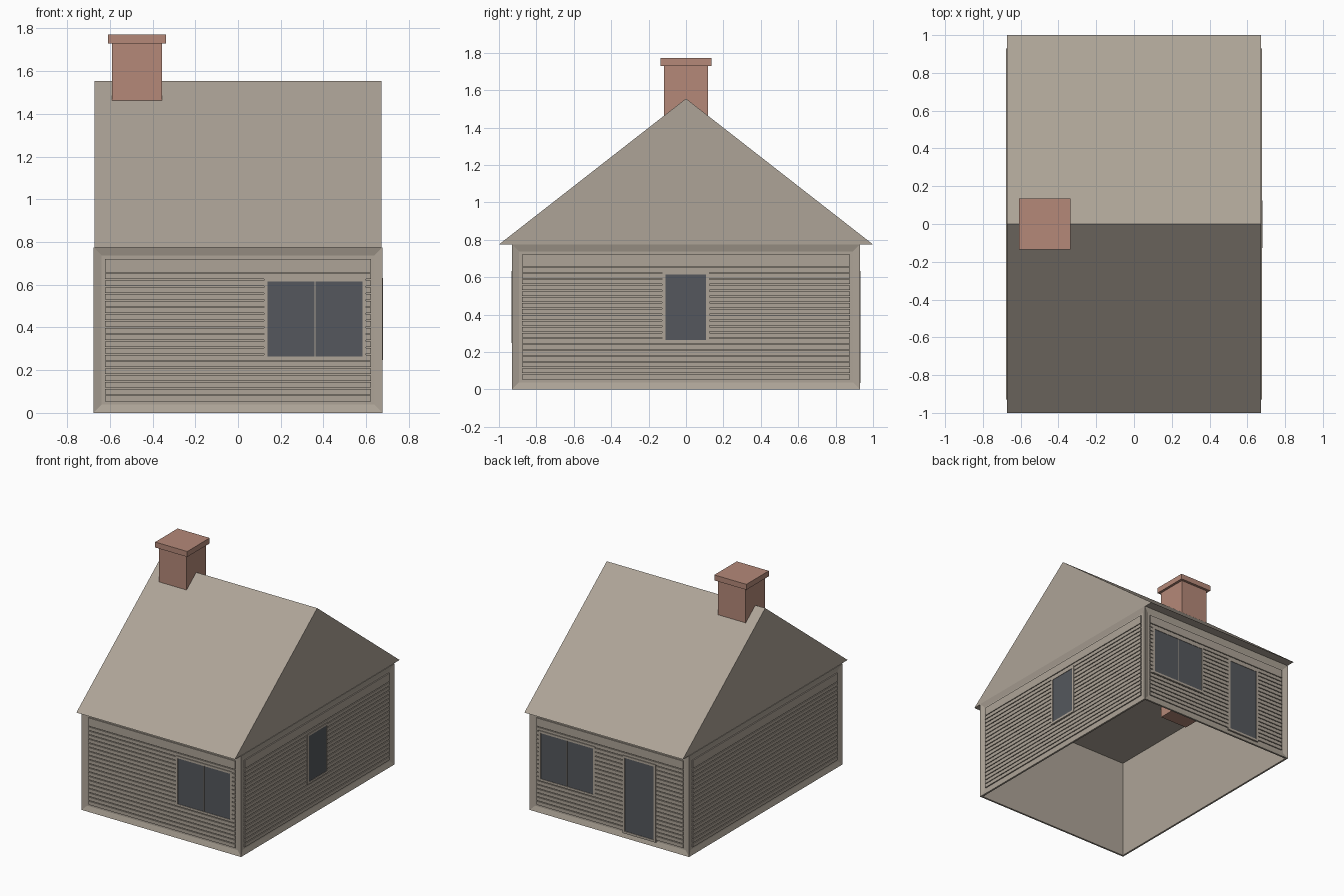
import bpy, bmesh
from mathutils import Vector

cube = bpy.data.objects.get("Cube")
if cube:
    bpy.data.objects.remove(cube, do_unlink=True)

HX, HY, EAVE, RIDGE = 0.677, 0.93, 0.775, 1.555
RECESS = 0.012   # depth of the siding field behind the wall border


def material(name, color):
    m = bpy.data.materials.new(name)
    m.use_nodes = True
    m.diffuse_color = (*color, 1)
    m.node_tree.nodes["Principled BSDF"].inputs["Base Color"].default_value = (*color, 1)
    return m


TAN = material("warm_grey", (0.42, 0.37, 0.31))
BRICK = material("brick_red", (0.46, 0.25, 0.19))
GLASS = material("dark_slate", (0.09, 0.097, 0.11))


def finish(name, bm, mat):
    bmesh.ops.recalc_face_normals(bm, faces=bm.faces)
    mesh = bpy.data.meshes.new(name)
    bm.to_mesh(mesh)
    bm.free()
    mesh.materials.append(mat)
    ob = bpy.data.objects.new(name, mesh)
    bpy.context.collection.objects.link(ob)
    return ob


def add_box(bm, lo, hi):
    """Add a box between two opposite corners."""
    lo, hi = Vector(lo), Vector(hi)
    verts = bmesh.ops.create_cube(bm, size=1)["verts"]
    for v in verts:
        v.co = (lo + hi) / 2 + v.co * Vector(abs(c) for c in hi - lo)


def on_wall(side, u, z, d):
    """Place wall coordinates (along, up, outward) on one side of the house."""
    return {"front": (u, -HY - d, z), "back": (u, HY + d, z),
            "right": (-HX - d, u, z), "left": (HX + d, u, z)}[side]


def plate(bm, side, u0, u1, z0, z1, d0, d1):
    add_box(bm, on_wall(side, u0, z0, d0), on_wall(side, u1, z1, d1))


def prism(name, profile, axis, mat):
    """Extrude a closed profile along an axis vector."""
    bm = bmesh.new()
    face = bm.faces.new([bm.verts.new(p) for p in profile])
    ext = bmesh.ops.extrude_face_region(bm, geom=[face])["geom"]
    moved = [g for g in ext if isinstance(g, bmesh.types.BMVert)]
    bmesh.ops.translate(bm, verts=moved, vec=axis)
    return finish(name, bm, mat)


# House body: bordered walls around a hollow open from below
bm = bmesh.new()
add_box(bm, (-HX, -HY, 0), (HX, HY, EAVE))
bm.normal_update()
walls = [f for f in bm.faces if abs(f.normal.z) < 0.5]
floor = [f for f in bm.faces if f.normal.z < -0.5]
bmesh.ops.inset_individual(bm, faces=walls, thickness=0.054, depth=-RECESS)
bmesh.ops.inset_individual(bm, faces=floor, thickness=0.02)
hollow = bmesh.ops.extrude_discrete_faces(bm, faces=floor)["faces"]
bmesh.ops.translate(bm, verts=hollow[0].verts[:], vec=(0, 0, EAVE - 0.005))
finish("house_walls", bm, TAN)

# Horizontal siding boards with narrow grooves between them
for side, half in (("front", HX), ("back", HX), ("left", HY), ("right", HY)):
    bm = bmesh.new()
    seams = [0.054] + [0.084 + 0.0317 * i for i in range(19)] + [EAVE - 0.054]
    for i, (a, b) in enumerate(zip(seams, seams[1:])):
        gap = 0.003
        plate(bm, side, -half + 0.054, half - 0.054,
              a + (gap if i else 0), b - (gap if i < 19 else 0), -RECESS - 0.002, -0.003)
    finish(side + "_siding", bm, TAN)


def opening(name, side, u0, u1, z0, z1, mullion=False):
    """Raised trim around a dark pane, optionally split in two."""
    t = 0.017
    bm = bmesh.new()
    plate(bm, side, u0, u0 + t, z0, z1, -RECESS, 0.002)
    plate(bm, side, u1 - t, u1, z0, z1, -RECESS, 0.002)
    plate(bm, side, u0 + t, u1 - t, z0, z0 + t, -RECESS, 0.002)
    plate(bm, side, u0 + t, u1 - t, z1 - t, z1, -RECESS, 0.002)
    if mullion:
        mid = (u0 + u1) / 2
        plate(bm, side, mid - 0.003, mid + 0.003, z0 + t, z1 - t, -RECESS, 0.001)
    finish(name + "_trim", bm, TAN)
    bm = bmesh.new()
    plate(bm, side, u0 + t, u1 - t, z0 + t, z1 - t, -0.006, -0.001)
    finish(name + "_pane", bm, GLASS)


# Windows and door
opening("front_window", "front", 0.122, 0.6, 0.247, 0.632, True)
opening("back_window", "back", 0.122, 0.6, 0.247, 0.632, True)
opening("side_window", "left", -0.127, 0.125, 0.247, 0.632)
opening("back_door", "back", -0.395, -0.115, 0.035, 0.632)

# Gabled roof with overhanging eaves
RX = HX - 0.004
prism("roof", [(-RX, -1, EAVE), (-RX, 1, EAVE), (-RX, 0, RIDGE)], (2 * RX, 0, 0), TAN)

# Chimney stack and cap
for name, half, z0, z1 in (("chimney_stack", 0.117, 0.69, 1.73),
                           ("chimney_cap", 0.136, 1.73, 1.772)):
    bm = bmesh.new()
    add_box(bm, (-0.472 - half, -half, z0), (-0.472 + half, half, z1))
    finish(name, bm, BRICK)
